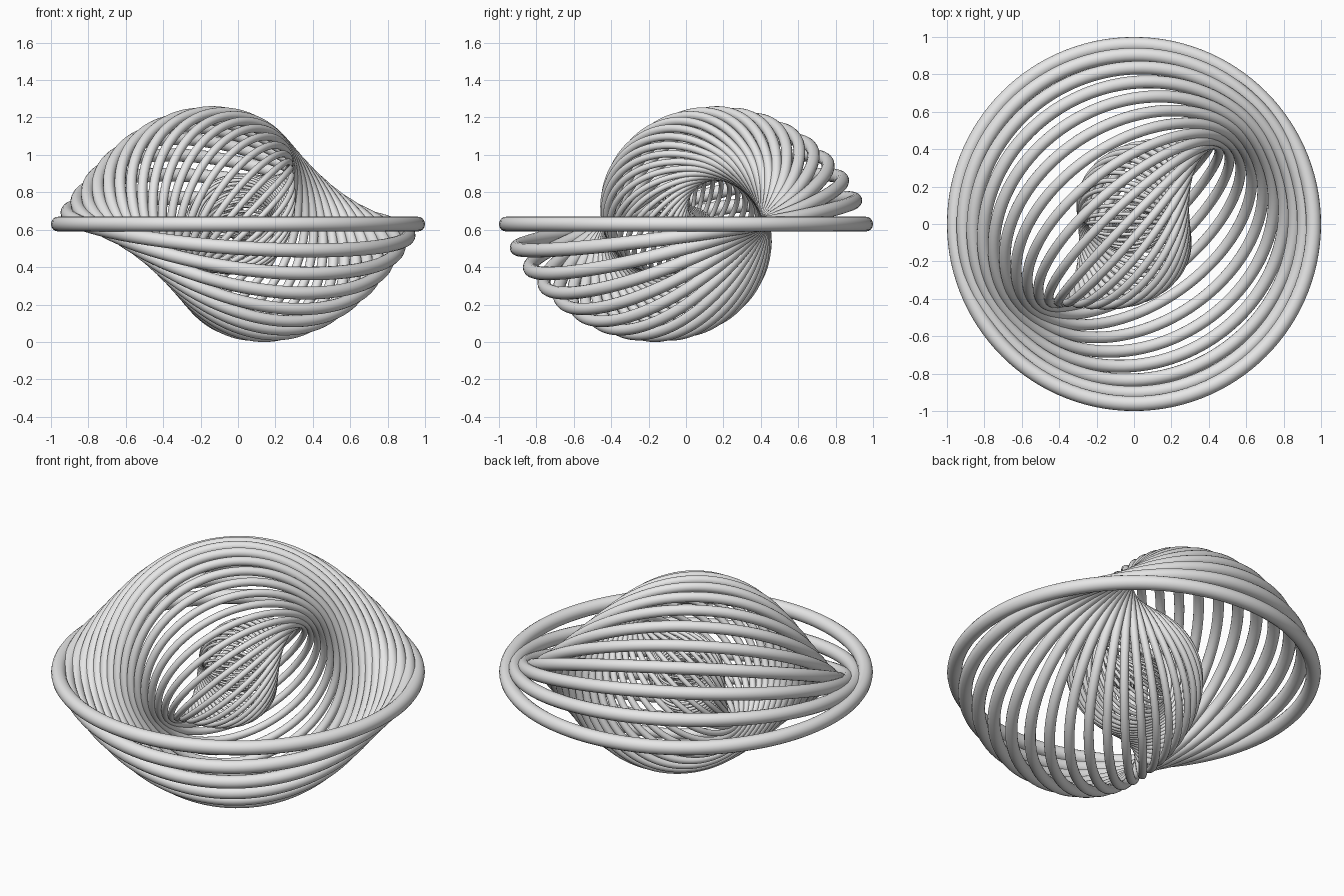
import bpy
from math import radians
from mathutils import Matrix, Vector

RINGS = 50
SHRINK = 0.951                                   # size ratio between rings
TURN = Vector((8.1, 3.6, 3.5))                   # turn per ring, degrees about each axis
CENTRE = Matrix.Translation((0, 0, 0.63))

cube = bpy.data.objects.get("Cube")
if cube:
    bpy.data.objects.remove(cube, do_unlink=True)

# Plain grey material
grey = bpy.data.materials.new("light grey")
grey.use_nodes = True
colour = (0.8, 0.8, 0.8, 1)
grey.diffuse_color = colour
for node in grey.node_tree.nodes:
    if node.type == 'BSDF_PRINCIPLED':
        node.inputs["Base Color"].default_value = colour

# Outermost ring, lying flat
bpy.ops.mesh.primitive_torus_add(major_radius=0.96, minor_radius=0.04,
                                 major_segments=120, minor_segments=16)
outer = bpy.context.object
outer.name = "outer_ring"
outer.data.name = "ring"
outer.data.materials.append(grey)
bpy.ops.object.shade_smooth()
outer.matrix_world = CENTRE

# Nested rings, each a smaller and further turned copy of the one outside it
axis = TURN.normalized()
for i in range(1, RINGS):
    ring = bpy.data.objects.new(f"inner_ring_{i:02d}", outer.data)
    bpy.context.collection.objects.link(ring)
    spin = Matrix.Rotation(radians(TURN.length) * i, 4, axis)
    ring.matrix_world = CENTRE @ spin @ Matrix.Scale(SHRINK ** i, 4)
